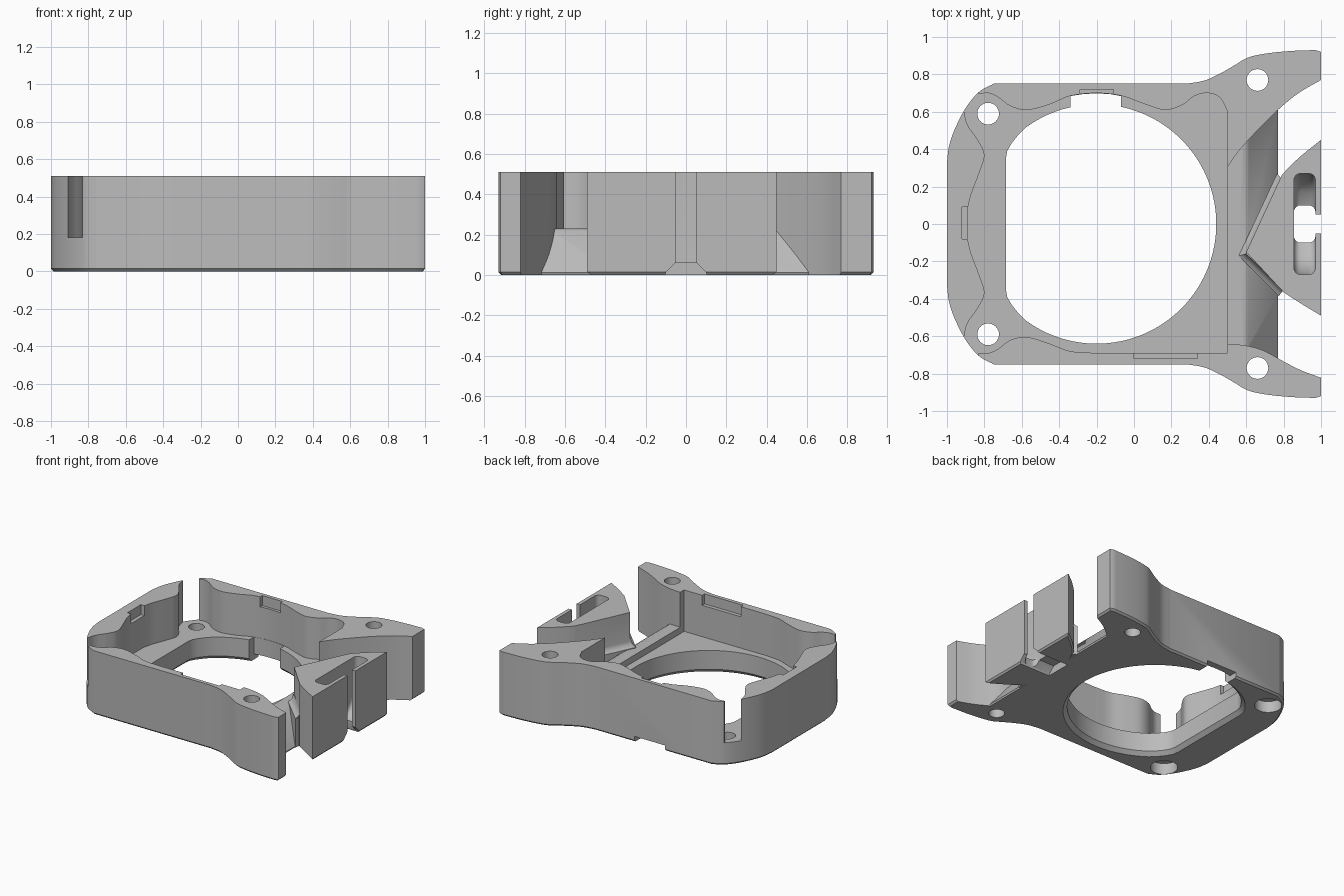
import bpy, bmesh, math
from mathutils import Vector

if "Cube" in bpy.data.objects:
    bpy.data.objects.remove(bpy.data.objects["Cube"])

H = 0.51       # total height
FLOOR = 0.18   # cavity floor height

grey = bpy.data.materials.new("light_grey")
grey.diffuse_color = (0.5, 0.5, 0.5, 1)
grey.use_nodes = True
grey.node_tree.nodes["Principled BSDF"].inputs["Base Color"].default_value = grey.diffuse_color


def curve(pts, n=6):
    """Smooth curve through the control points."""
    p = [Vector(q) for q in pts]
    p = [2 * p[0] - p[1]] + p + [2 * p[-1] - p[-2]]
    out = []
    for a, b, c, d in zip(p, p[1:], p[2:], p[3:]):
        for i in range(n):
            t = i / n
            v = 0.5 * (2 * b + (c - a) * t + (2 * a - 5 * b + 4 * c - d) * t * t
                       + (3 * b - a - 3 * c + d) * t ** 3)
            out.append((v.x, v.y))
    return out + [tuple(pts[-1])]


def flip(pts):
    return [(x, -y) for x, y in reversed(pts)]


def grow(pts, d):
    """Offset a closed outline outward (d > 0) or inward (d < 0)."""
    area = sum(a[0] * b[1] - b[0] * a[1] for a, b in zip(pts, pts[1:] + pts[:1]))
    s = 1 if area > 0 else -1
    out = []
    for i, q in enumerate(pts):
        q = Vector(q)
        e1 = (q - Vector(pts[i - 1])).normalized()
        e2 = (Vector(pts[(i + 1) % len(pts)]) - q).normalized()
        n1, n2 = Vector((e1.y, -e1.x)), Vector((e2.y, -e2.x))
        out.append(tuple(q + s * d * (n1 + n2) / max(0.4, 1 + n1.dot(n2))))
    return out


def loft(name, rings):
    """Closed solid through rings of 3D points."""
    bm = bmesh.new()
    vs = [[bm.verts.new(p) for p in r] for r in rings]
    n = len(vs[0])
    for a, b in zip(vs, vs[1:]):
        for i in range(n):
            j = (i + 1) % n
            bm.faces.new((a[i], a[j], b[j], b[i]))
    bm.faces.new(vs[0])
    bm.faces.new(vs[-1])
    bmesh.ops.recalc_face_normals(bm, faces=bm.faces[:])
    me = bpy.data.meshes.new(name)
    bm.to_mesh(me)
    bm.free()
    me.materials.append(grey)
    ob = bpy.data.objects.new(name, me)
    bpy.context.collection.objects.link(ob)
    return ob


def plan(name, pts, layers):
    """Solid from a plan outline; layers are (z, offset)."""
    return loft(name, [[(x, y, z) for x, y in (grow(pts, d) if d else pts)] for z, d in layers])


def along_x(name, pts, x0, x1):
    return loft(name, [[(x, y, z) for y, z in pts] for x in (x0, x1)])


def along_y(name, pts, y0, y1):
    return loft(name, [[(x, y, z) for x, z in pts] for y in (y0, y1)])


def box(name, x0, x1, y0, y1, z0, z1):
    return plan(name, [(x0, y0), (x1, y0), (x1, y1), (x0, y1)], [(z0, 0), (z1, 0)])


def apply_mods(ob):
    dg = bpy.context.evaluated_depsgraph_get()
    me = bpy.data.meshes.new_from_object(ob.evaluated_get(dg))
    ob.modifiers.clear()
    ob.data = me


def combine(ob, tool, op='DIFFERENCE'):
    m = ob.modifiers.new("bool", 'BOOLEAN')
    m.operation, m.solver, m.object = op, 'EXACT', tool
    apply_mods(ob)
    bpy.data.objects.remove(tool)


# Outer body with a small bottom chamfer
half = [(1, 0.92)] + curve([(0.97, 0.93), (0.84, 0.925), (0.71, 0.912), (0.61, 0.89), (0.54, 0.85),
                            (0.47, 0.81), (0.38, 0.768), (0.28, 0.75)])
half += curve([(-0.75, 0.75), (-0.83, 0.705), (-0.9, 0.62), (-0.957, 0.51), (-0.988, 0.42), (-1, 0.33)])
body = plan("frame_body", half + flip(half), [(0, -0.014), (0.014, 0), (H, 0)])

# Main cavity, with openings through both left corners
back = curve([(0.5, 0.6), (0.46, 0.675), (0.395, 0.70), (0.325, 0.685), (0.255, 0.635), (0.165, 0.61),
              (0.06, 0.64), (-0.065, 0.685), (-0.2, 0.70), (-0.34, 0.685), (-0.45, 0.64),
              (-0.57, 0.61), (-0.66, 0.63), (-0.73, 0.68), (-0.78, 0.70), (-0.83, 0.695)])
left = curve([(-0.91, 0.61), (-0.89, 0.53), (-0.835, 0.45), (-0.80, 0.37), (-0.825, 0.28),
              (-0.87, 0.16), (-0.89, 0.08)])
front = curve([(-0.83, -0.69), (-0.78, -0.69), (-0.73, -0.67), (-0.66, -0.62), (-0.57, -0.605),
               (-0.45, -0.64), (-0.34, -0.68), (-0.2, -0.69)])
cavity = (back + [(-0.835, 0.78), (-0.97, 0.68)] + left + flip(left)
          + [(-0.97, -0.68), (-0.835, -0.78)] + front + [(0.5, -0.69)])
combine(body, plan("cavity", cavity, [(FLOOR, 0), (1, 0)]))

# Open channel between the two right-hand arms
lower = curve([(0.49, -0.64), (0.6, -0.65), (0.7, -0.68), (0.8, -0.735), (0.9, -0.785), (1.05, -0.84)])
upper = curve([(1.05, 0.80), (1, 0.77), (0.88, 0.7), (0.77, 0.61), (0.65, 0.49), (0.56, 0.39), (0.49, 0.29)])
combine(body, plan("channel", lower + upper, [(-0.2, 0), (1, 0)]))

# Sill with a ramp down to the right
ramp = [(0.47, 0), (0.47, 0.179), (0.5, 0.179), (0.5, 0.23), (0.59, 0.23), (0.61, 0.22), (0.77, 0.012), (0.765, 0)]
combine(body, along_y("ramp", ramp, -0.725, 0.66), 'UNION')

# Wedge-shaped island with a flared foot
edge = curve([(1, 0.45), (0.9, 0.37), (0.83, 0.305), (0.79, 0.26)], 4)
tail = curve([(0.8, -0.365), (0.9, -0.43), (1, -0.49)], 4)
island = plan("island", edge + [(0.6, -0.15)] + tail, [(0, -0.012), (0.014, 0), (H, 0)])
foot = [(0.79, 0.24), (0.6, -0.16), (0.8, -0.35), (0.85, 0.1)]
wide = [(0.765, 0.27), (0.56, -0.17), (0.775, -0.385), (0.85, 0.1)]
rings = []
for z, t in ((0.005, 1), (0.235, 1), (0.245, 0.6), (0.265, 0.25), (0.3, 0)):
    rings.append([(a[0] + (b[0] - a[0]) * t, a[1] + (b[1] - a[1]) * t, z) for a, b in zip(foot, wide)])
combine(island, loft("foot", rings), 'UNION')
combine(body, island, 'UNION')

# Looped slot in the island, its slit and the flared groove below
s = [(0.27, 1), (0.27, 0.30), (0.255, 0.22), (0.22, 0.15), (0.17, 0.1), (0.1, 0.07), (0.1, -0.2)]
slot = along_x("slot", s + [(-y, z) for y, z in reversed(s)], 0.855, 0.97)
bev = slot.modifiers.new("bevel", 'BEVEL')
bev.width, bev.segments, bev.angle_limit = 0.035, 4, math.radians(70)
apply_mods(slot)
combine(body, slot)
combine(body, box("slit", 0.94, 1.1, -0.05, 0.05, -0.2, 1))
combine(body, along_x("groove", [(-0.11, -0.02), (-0.1, 0.012), (-0.052, 0.06), (0.052, 0.06),
                                 (0.1, 0.012), (0.11, -0.02)], 0.72, 1.1))

# Large opening, flattened on the left, chamfered underneath
arc = [(-0.2 + 0.64 * math.cos(math.radians(a)), 0.64 * math.sin(math.radians(a)))
       for a in range(-126, 127, 4)]
arc += [(-0.62, 0.475), (-0.655, 0.43), (-0.678, 0.39), (-0.685, 0.35)]
arc += [(-0.685, -0.35), (-0.678, -0.39), (-0.655, -0.43), (-0.62, -0.475)]
combine(body, plan("opening", arc, [(-0.01, 0.04), (0.03, 0), (0.4, 0)]))

# Notch in the rear of the floor and its shallow groove under the wall
combine(body, plan("rear_notch", [(-0.34, 0.5), (-0.07, 0.5), (-0.07, 0.684), (-0.13, 0.695),
                                  (-0.2, 0.698), (-0.27, 0.695), (-0.34, 0.684)], [(-0.2, 0), (0.19, 0)]))
combine(body, box("rear_groove", -0.34, -0.07, 0.6, 0.9, -0.2, 0.045))

# Latch recesses at the top of the walls
for x0, x1, y0, y1 in ((-0.29, -0.11, 0.66, 0.72), (-0.92, -0.85, -0.08, 0.09), (0, 0.34, -0.72, -0.66)):
    combine(body, box("latch", x0, x1, y0, y1, 0.43, 1))

# Screw holes, counterbored below at the left corners
circle = [(math.cos(i * math.pi / 16), math.sin(i * math.pi / 16)) for i in range(32)]
for cx, cy, bore in ((-0.78, 0.59, 0.1), (0.66, 0.77, 0.058)):
    for sy in (1, -1):
        layers = [(-0.1, bore), (0.09, bore), (0.0901, 0.058), (1, 0.058)]
        if bore < 0.06:
            layers = [layers[0], layers[-1]]
        combine(body, loft("screw_hole", [[(cx + r * u, sy * cy + r * v, z) for u, v in circle]
                                          for z, r in layers]))

# Shading and material
body.data.materials.clear()
body.data.materials.append(grey)
for p in body.data.polygons:
    p.material_index = 0
bpy.context.view_layer.objects.active = body
body.select_set(True)
bpy.ops.object.shade_smooth_by_angle(angle=math.radians(30))
